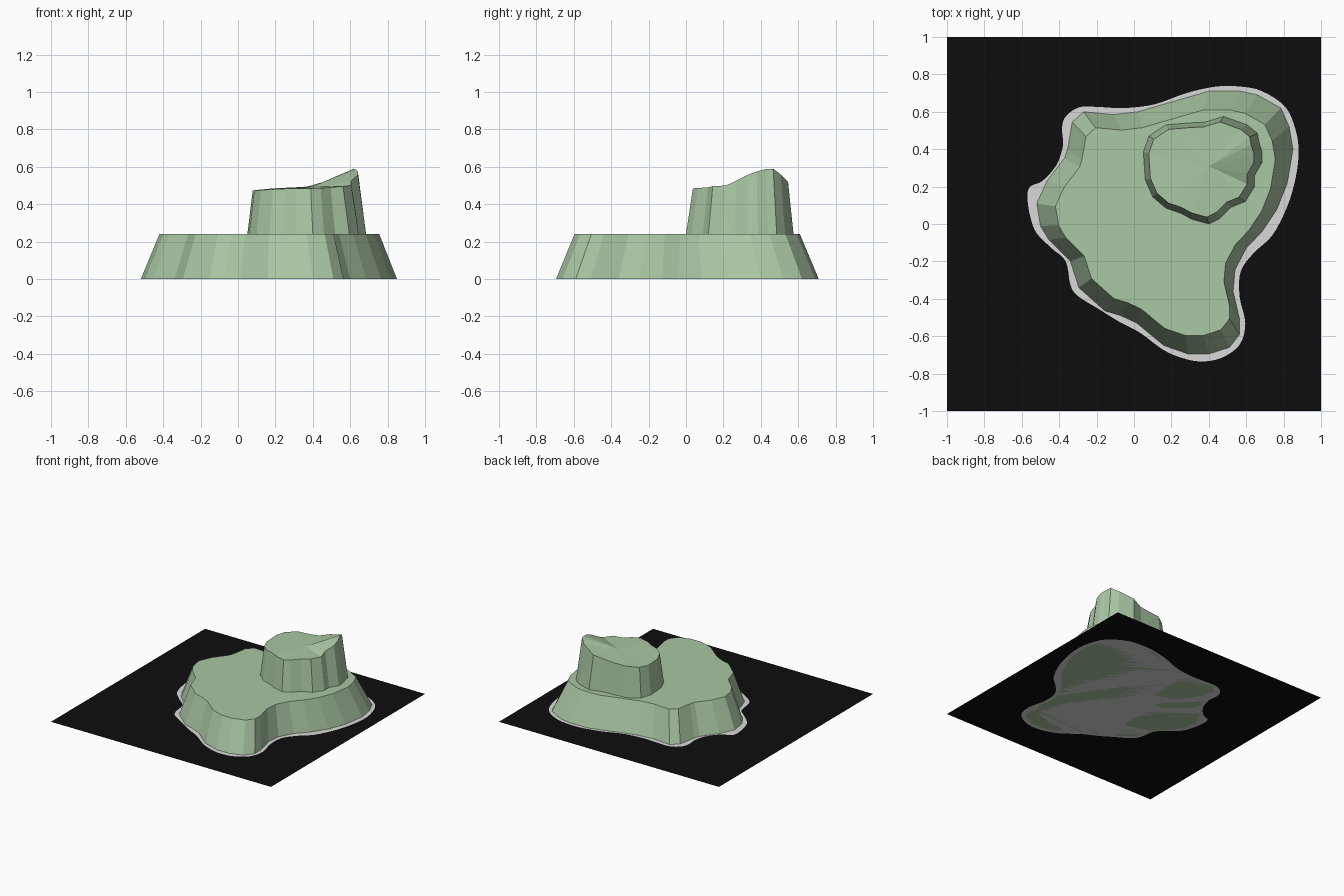
import bpy, bmesh
from mathutils import Vector
from mathutils.geometry import interpolate_bezier

if "Cube" in bpy.data.objects:
    bpy.data.objects.remove(bpy.data.objects["Cube"])


def material(name, rgb):
    m = bpy.data.materials.new(name)
    m.diffuse_color = (*rgb, 1)
    m.use_nodes = True
    m.node_tree.nodes["Principled BSDF"].inputs["Base Color"].default_value = m.diffuse_color
    return m


GREEN = material("sage green", (0.40, 0.57, 0.37))
GREY = material("light grey", (0.69, 0.69, 0.69))
BLACK = material("black", (0.004, 0.004, 0.004))


def finish(name, bm, mat):
    me = bpy.data.meshes.new(name)
    bm.to_mesh(me)
    bm.free()
    me.materials.append(mat)
    ob = bpy.data.objects.new(name, me)
    bpy.context.collection.objects.link(ob)
    return ob


def scaled(pts, s, c):
    return [(c[0] + (x - c[0]) * s, c[1] + (y - c[1]) * s) for x, y in pts]


def smooth(pts, n=5):
    # rounded closed curve through the points
    out, k = [], len(pts)
    for i in range(k):
        a, b, c, d = (Vector((*pts[(i + j) % k], 0)) for j in (-1, 0, 1, 2))
        seg = interpolate_bezier(b, b + (c - a) / 6, c - (d - b) / 6, c, n)
        out += [(p.x, p.y) for p in seg[:-1]]
    return out


def mound(name, foot, top, z0, heights, hub=None):
    # tapered walls between two outlines; top is flat, or a fan about a hub
    bm = bmesh.new()
    lo = [bm.verts.new((x, y, z0)) for x, y in foot]
    hi = [bm.verts.new((x, y, z)) for (x, y), z in zip(top, heights)]
    n = len(lo)
    bm.faces.new(lo[::-1])
    h = bm.verts.new(hub) if hub else None
    for i in range(n):
        j = (i + 1) % n
        bm.faces.new((lo[i], lo[j], hi[j], hi[i]))
        if h:
            bm.faces.new((hi[i], hi[j], h))
    if not h:
        bm.faces.new(hi)
    return finish(name, bm, GREEN)


# Lower plateau
base = [(.85, .40), (.83, .52), (.785, .62), (.66, .69), (.57, .71), (.40, .71),
        (.02, .60), (-.11, .585), (-.27, .60), (-.33, .545), (-.355, .40),
        (-.37, .355), (-.465, .23), (-.52, .11), (-.50, -.01), (-.455, -.085),
        (-.34, -.20), (-.295, -.34), (-.155, -.465), (-.07, -.49), (.015, -.53),
        (.16, -.65), (.29, -.695), (.40, -.695), (.51, -.66), (.565, -.59),
        (.565, -.51), (.53, -.36), (.54, -.245), (.60, -.13), (.685, -.04),
        (.765, .08), (.82, .22)]
mound("lower_plateau", base, scaled(base, .858, (.184, 0)), 0, [.24] * len(base))

# Upper knoll: x, y of the foot and z of the rim
knoll = [(.685, .385, .575), (.685, .33, .557), (.645, .26, .525), (.645, .20, .50),
         (.595, .12, .497), (.52, .09, .49), (.46, .03, .487), (.40, 0, .485),
         (.31, .025, .485), (.245, .06, .483), (.17, .085, .48), (.10, .145, .476),
         (.06, .235, .473), (.05, .385, .473), (.08, .47, .477), (.17, .53, .485),
         (.29, .54, .488), (.38, .545, .495), (.48, .575, .52), (.605, .53, .56),
         (.66, .485, .59), (.668, .44, .588)][::-1]
foot = [p[:2] for p in knoll]
mound("upper_knoll", foot, scaled(foot, .885, (.30, .32)), .24,
      [p[2] for p in knoll], (.40, .31, .495))

# Pale shoreline patch around the plateau
shore = smooth([(.88, .385), (.865, .50), (.81, .625), (.685, .71), (.565, .735),
                (.44, .735), (.28, .70), (.11, .64), (-.05, .62), (-.18, .625),
                (-.29, .625), (-.365, .575), (-.385, .51), (-.38, .42),
                (-.415, .315), (-.49, .23), (-.555, .20), (-.57, .145),
                (-.555, .04), (-.52, -.05), (-.44, -.13), (-.365, -.20),
                (-.34, -.325), (-.30, -.385), (-.18, -.46), (-.075, -.525),
                (.03, -.58), (.16, -.675), (.27, -.72), (.365, -.735),
                (.47, -.715), (.565, -.645), (.595, -.53), (.565, -.39),
                (.57, -.255), (.64, -.155), (.74, -.06), (.82, .095), (.865, .25)])
bm = bmesh.new()
bm.faces.new([bm.verts.new((x, y, 0)) for x, y in shore])
finish("shore_patch", bm, GREY)

# Black square sheet with the shore outline cut out
bm = bmesh.new()
edges = []
for loop in (shore, [(-1, -1), (1, -1), (1, 1), (-1, 1)]):
    vs = [bm.verts.new((x, y, 0)) for x, y in loop]
    edges += [bm.edges.new((vs[i - 1], vs[i])) for i in range(len(vs))]
bmesh.ops.triangle_fill(bm, edges=edges, use_beauty=True, normal=(0, 0, 1))
for f in bm.faces:
    f.normal_update()
    if f.normal.z < 0:
        f.normal_flip()
finish("ground_sheet", bm, BLACK)
